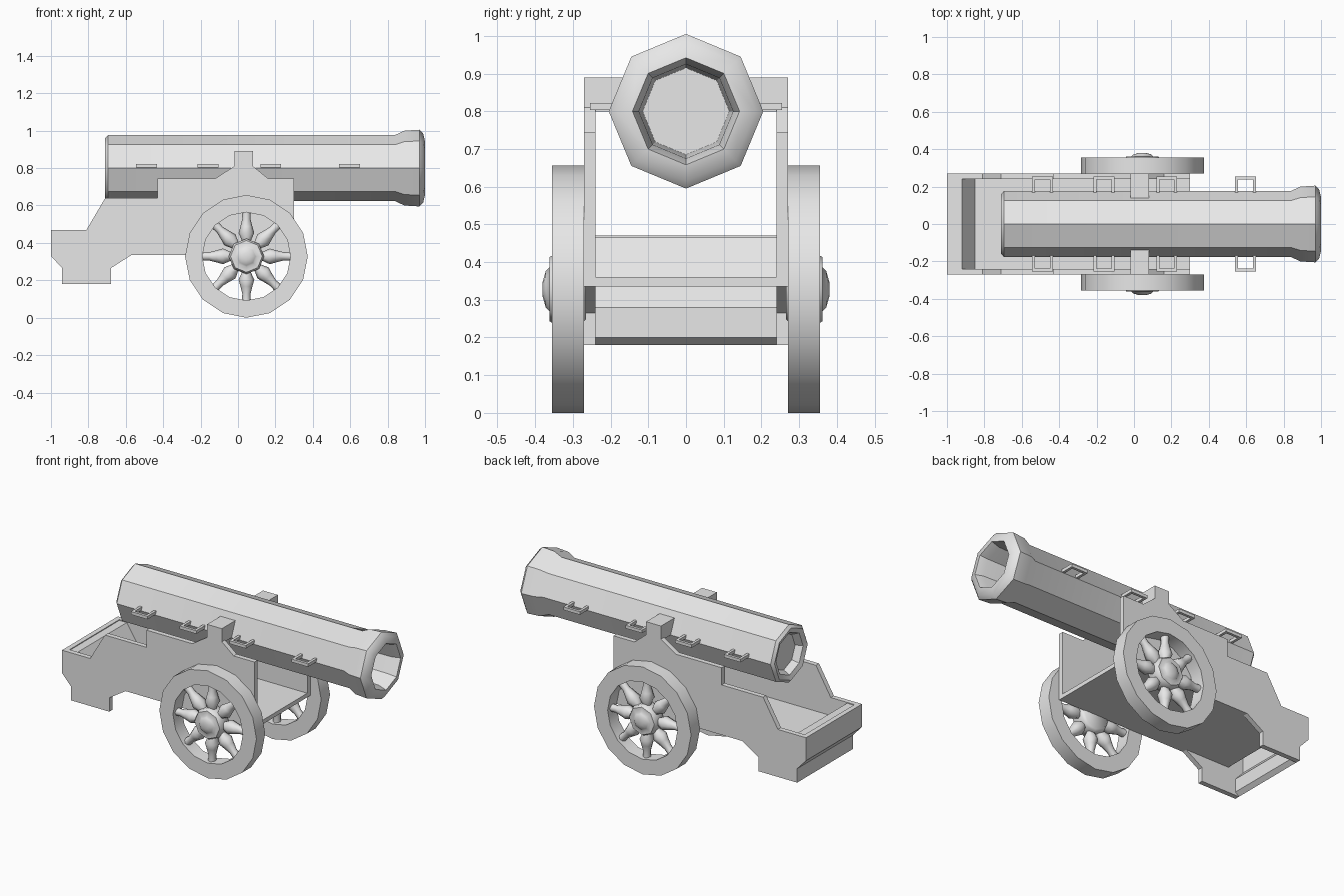
import bpy, bmesh, math
from mathutils import Matrix, Vector

if "Cube" in bpy.data.objects:
    bpy.data.objects.remove(bpy.data.objects["Cube"], do_unlink=True)

grey = bpy.data.materials.new("plain grey")
grey.use_nodes = True
COL = (0.8, 0.8, 0.8, 1)
grey.diffuse_color = COL
grey.node_tree.nodes["Principled BSDF"].inputs["Base Color"].default_value = COL


def finish(bm, name, angle=30):
    bmesh.ops.recalc_face_normals(bm, faces=bm.faces)
    mesh = bpy.data.meshes.new(name)
    bm.to_mesh(mesh)
    bm.free()
    mesh.materials.append(grey)
    ob = bpy.data.objects.new(name, mesh)
    bpy.context.collection.objects.link(ob)
    bpy.ops.object.select_all(action='DESELECT')
    ob.select_set(True)
    bpy.context.view_layer.objects.active = ob
    bpy.ops.object.shade_smooth_by_angle(angle=math.radians(angle))
    return ob


def lathe(bm, profile, sides, matrix, closed=False):
    """Sweep (radius, height) points around local z; cap ends unless closed."""
    rings = [[bm.verts.new(matrix @ Vector((r * math.cos(a), r * math.sin(a), h)))
              for a in (2 * math.pi * i / sides for i in range(sides))]
             for r, h in profile]
    pairs = list(zip(rings, rings[1:]))
    if closed:
        pairs.append((rings[-1], rings[0]))
    else:
        bm.faces.new(rings[0])
        bm.faces.new(rings[-1])
    for a, b in pairs:
        for i in range(sides):
            j = (i + 1) % sides
            bm.faces.new((a[i], a[j], b[j], b[i]))


def prism(bm, outline, y0, y1):
    """Extrude an x-z outline along y."""
    a = [bm.verts.new((x, y0, z)) for x, z in outline]
    b = [bm.verts.new((x, y1, z)) for x, z in outline]
    bm.faces.new(a)
    bm.faces.new(b)
    for i in range(len(a)):
        j = (i + 1) % len(a)
        bm.faces.new((a[i], a[j], b[j], b[i]))


def box(bm, lo, hi):
    prism(bm, [(lo[0], lo[2]), (hi[0], lo[2]), (hi[0], hi[2]), (lo[0], hi[2])], lo[1], hi[1])


# Barrel: octagonal, recessed breech, flared muzzle and open bore
BARREL_Z = 0.80
along_x = Matrix.Translation((0, 0, BARREL_Z)) @ Matrix.Rotation(math.pi / 2, 4, 'Y')
bm = bmesh.new()
lathe(bm, [(0.11, -0.66), (0.13, -0.70), (0.16, -0.71), (0.177, -0.695),
           (0.177, 0.84), (0.200, 0.89), (0.205, 0.97), (0.185, 0.99),
           (0.142, 1.0), (0.125, 0.95), (0.115, 0.55)], 8, along_x)
finish(bm, "barrel", 40)

# Carrying handles along both sides of the barrel
for side, label in ((1, "left"), (-1, "right")):
    for n, x in enumerate((-0.49, -0.16, 0.175, 0.595)):
        bm = bmesh.new()
        w, t = 0.056, 0.016
        for x0 in (x - w, x + w - t):
            ys = sorted((side * 0.165, side * 0.253))
            box(bm, (x0, ys[0], 0.803), (x0 + t, ys[1], 0.822))
        ys = sorted((side * 0.238, side * 0.254))
        box(bm, (x - w, ys[0], 0.803), (x + w, ys[1], 0.822))
        finish(bm, f"{label}_handle_{n + 1}")

# Carriage cheeks with a raised trunnion bearing
cheek = [(-1.0, 0.47), (-0.81, 0.47), (-0.71, 0.64), (-0.43, 0.64), (-0.43, 0.745),
         (-0.12, 0.745), (-0.02, 0.81), (-0.02, 0.89), (0.08, 0.89), (0.08, 0.81),
         (0.16, 0.745), (0.30, 0.745), (0.30, 0.335), (-0.57, 0.335), (-0.68, 0.265),
         (-0.68, 0.18), (-0.94, 0.18), (-0.94, 0.265), (-1.0, 0.33)]
for side, label in ((1, "left"), (-1, "right")):
    bm = bmesh.new()
    prism(bm, cheek, side * 0.24, side * 0.27)
    finish(bm, f"{label}_cheek")
    bm = bmesh.new()
    ys = sorted((side * 0.14, side * 0.245))
    box(bm, (-0.02, ys[0], 0.80), (0.08, ys[1], 0.89))
    finish(bm, f"{label}_trunnion")

# Carriage floor, rising to the ledge at the tail
bm = bmesh.new()
prism(bm, [(0.30, 0.335), (0.30, 0.36), (-0.85, 0.36), (-0.92, 0.465), (-0.985, 0.465),
           (-0.985, 0.44), (-0.935, 0.44), (-0.865, 0.335)], -0.245, 0.245)
finish(bm, "carriage_floor")

# Tail wall, open underneath
bm = bmesh.new()
prism(bm, [(-1.0, 0.47), (-1.0, 0.33), (-0.94, 0.265), (-0.94, 0.18), (-0.915, 0.20),
           (-0.915, 0.28), (-0.97, 0.34), (-0.97, 0.47)], -0.268, 0.268)
finish(bm, "tail_wall")

# Wheels: rim, eight turned spokes and a domed hub
for side, label in ((1, "left"), (-1, "right")):
    centre = Matrix.Translation((0.045, 0, 0.328))
    outward = centre @ Matrix.Rotation(-side * math.pi / 2, 4, 'X')
    bm = bmesh.new()
    lathe(bm, [(0.328, 0.27), (0.328, 0.355), (0.236, 0.355), (0.236, 0.27)],
          16, outward, closed=True)
    finish(bm, f"{label}_wheel_rim")

    bm = bmesh.new()
    for k in range(8):
        m = (centre @ Matrix.Translation((0, side * 0.312, 0))
             @ Matrix.Rotation(k * math.pi / 4, 4, 'Y'))
        lathe(bm, [(0.022, 0.04), (0.026, 0.09), (0.042, 0.125), (0.032, 0.16),
                   (0.022, 0.20), (0.024, 0.25)], 8, m)
    finish(bm, f"{label}_wheel_spokes", 50)

    bm = bmesh.new()
    lathe(bm, [(0.08, 0.265), (0.095, 0.28), (0.095, 0.345), (0.085, 0.362), (0.058, 0.362),
               (0.048, 0.372), (0.02, 0.38)], 8, outward)
    finish(bm, f"{label}_wheel_hub", 50)
